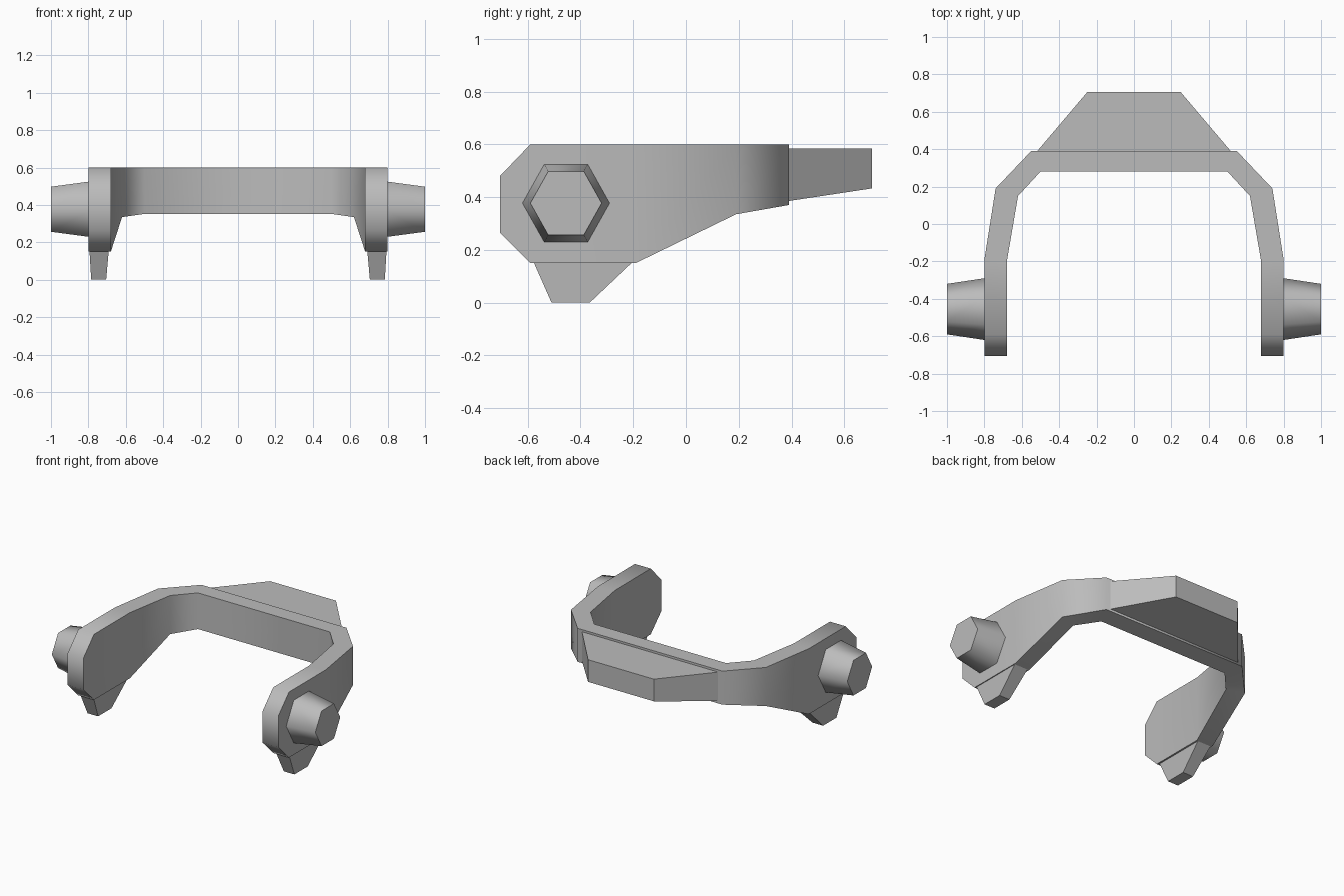
import bpy
import bmesh
from math import cos, sin, radians

cube = bpy.data.objects.get("Cube")
if cube:
    bpy.data.objects.remove(cube, do_unlink=True)

grey = bpy.data.materials.new("plain grey")
grey.use_nodes = True
grey.diffuse_color = (0.5, 0.5, 0.5, 1)
grey.node_tree.nodes["Principled BSDF"].inputs["Base Color"].default_value = (0.5, 0.5, 0.5, 1)


def loft(name, rings, angle):
    """Skin a row of equal-sized rings into a capped solid."""
    bm = bmesh.new()
    rows = [[bm.verts.new(p) for p in ring] for ring in rings]
    for a, b in zip(rows, rows[1:]):
        for i in range(len(a)):
            j = (i + 1) % len(a)
            bm.faces.new((a[i], a[j], b[j], b[i]))
    bm.faces.new(rows[0])
    bm.faces.new(rows[-1])
    bmesh.ops.recalc_face_normals(bm, faces=bm.faces)
    mesh = bpy.data.meshes.new(name)
    bm.to_mesh(mesh)
    bm.free()
    mesh.materials.append(grey)
    obj = bpy.data.objects.new(name, mesh)
    bpy.context.collection.objects.link(obj)
    bpy.ops.object.select_all(action="DESELECT")
    obj.select_set(True)
    bpy.context.view_layer.objects.active = obj
    bpy.ops.object.shade_smooth_by_angle(angle=radians(angle))
    return obj


# Curved yoke: outer x, outer y, outer low z, inner x, inner y, inner low z, top z
stations = [
    (0.80, -0.705, 0.265, 0.68, -0.705, 0.265, 0.48),
    (0.80, -0.59, 0.15, 0.68, -0.59, 0.15, 0.60),
    (0.80, -0.19, 0.15, 0.68, -0.20, 0.15, 0.60),
    (0.74, 0.19, 0.335, 0.62, 0.15, 0.335, 0.60),
    (0.55, 0.39, 0.37, 0.50, 0.28, 0.352, 0.60),
]


def section(s, side):
    ox, oy, oz, ix, iy, iz, top = s
    return [(side * ox, oy, oz), (side * ox, oy, top),
            (side * ix, iy, top), (side * ix, iy, iz)]


loft("yoke", [section(s, 1) for s in stations]
     + [section(s, -1) for s in reversed(stations)], 50)

# Tapered plate at the back
loft("back_plate", [
    [(-w, y, low), (w, y, low), (w, y, 0.585), (-w, y, 0.585)]
    for w, y, low in ((0.53, 0.375, 0.383), (0.25, 0.705, 0.433))], 30)

for label, side in (("left", 1), ("right", -1)):
    # Six-sided tapered pivot peg
    loft(label + "_peg", [
        [(side * x, -0.455 + r * cos(radians(60 * k)), 0.377 + 1.03 * r * sin(radians(60 * k)))
         for k in range(6)]
        for x, r in ((0.78, 0.168), (1.0, 0.135))], 65)
    # Tapered lug below the arm end
    loft(label + "_lug", [
        [(side * a, y0, z), (side * b, y0, z), (side * b, y1, z), (side * a, y1, z)]
        for a, b, y0, y1, z in ((0.69, 0.795, -0.585, -0.185, 0.17),
                                (0.705, 0.785, -0.51, -0.365, 0.0))], 30)
